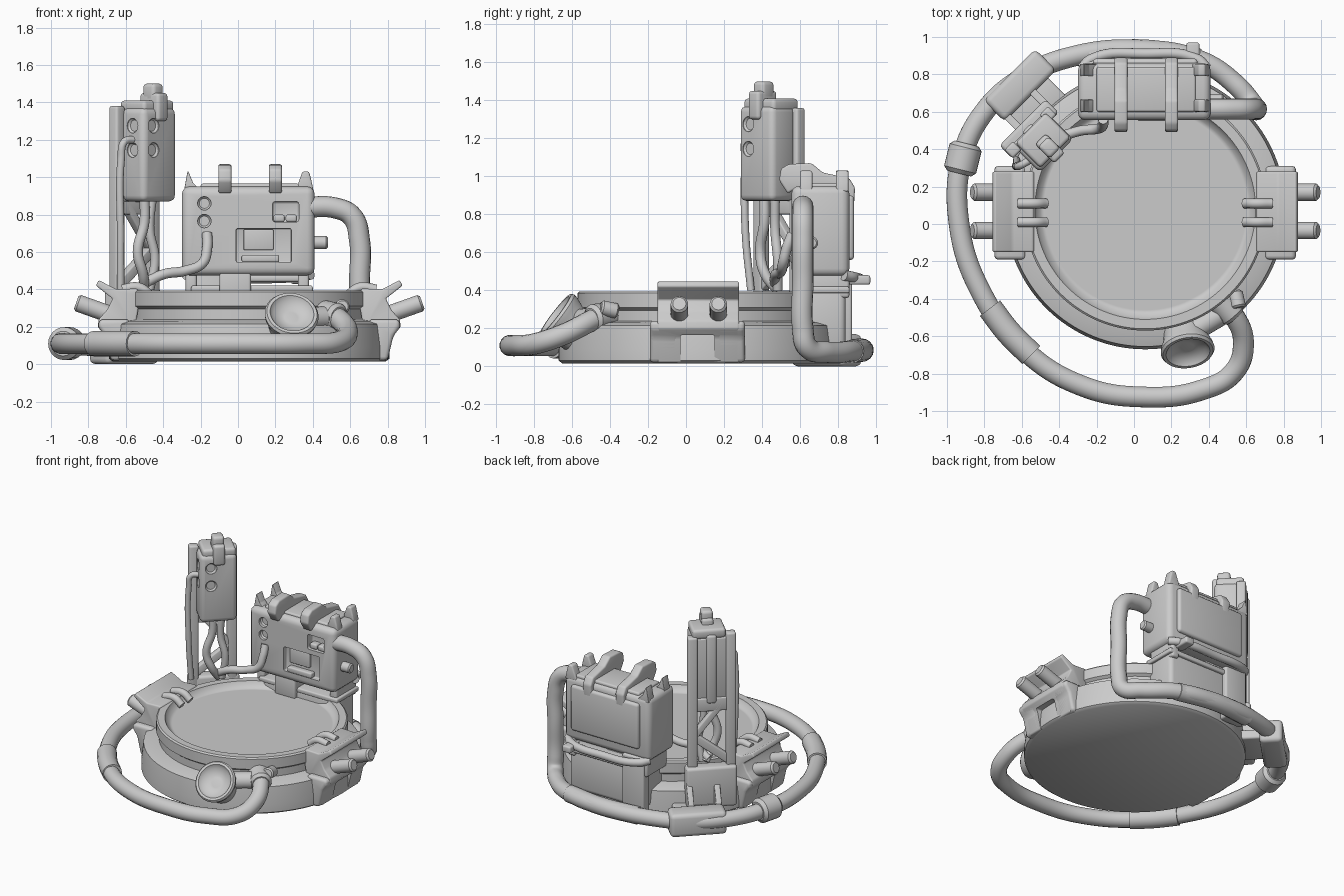
import bpy, bmesh, math
from mathutils import Matrix, Vector

if "Cube" in bpy.data.objects:
    bpy.data.objects.remove(bpy.data.objects["Cube"])

I = Matrix.Identity(4)
CX, CY = 0.06, 0.08          # centre of the round base


def finish(name, bm, bevel=0.0, mat=I):
    bmesh.ops.remove_doubles(bm, verts=bm.verts, dist=1e-5)
    bmesh.ops.recalc_face_normals(bm, faces=bm.faces)
    if bevel:
        bmesh.ops.bevel(bm, geom=bm.edges[:], offset=bevel, segments=3, profile=0.5,
                        affect='EDGES', clamp_overlap=True)
    bm.transform(mat)
    me = bpy.data.meshes.new(name)
    bm.to_mesh(me)
    bm.free()
    ob = bpy.data.objects.new(name, me)
    bpy.context.collection.objects.link(ob)
    return ob


def box(name, lo, hi, bevel=0.012, mat=I):
    bm = bmesh.new()
    size = [b - a for a, b in zip(lo, hi)]
    mid = [(a + b) / 2 for a, b in zip(lo, hi)]
    bmesh.ops.create_cube(bm, size=1, matrix=Matrix.Translation(mid) @ Matrix.Diagonal((*size, 1)))
    return finish(name, bm, bevel, mat)


def prism(name, pts, axis, a, b, bevel=0.012, mat=I):
    """Outline extruded along x (points are y,z) or along y (points are x,z)."""
    bm = bmesh.new()
    put = (lambda p, t: (t, p[0], p[1])) if axis == 'x' else (lambda p, t: (p[0], t, p[1]))
    ends = [[bm.verts.new(put(p, t)) for p in pts] for t in (a, b)]
    for e in ends:
        bm.faces.new(e)
    n = len(pts)
    for i in range(n):
        j = (i + 1) % n
        bm.faces.new((ends[0][i], ends[0][j], ends[1][j], ends[1][i]))
    return finish(name, bm, bevel, mat)


def lathe(name, prof, mat=I, seg=96):
    bm = bmesh.new()
    vs = [bm.verts.new((r, 0, z)) for r, z in prof]
    es = [bm.edges.new(p) for p in zip(vs, vs[1:])]
    bmesh.ops.spin(bm, geom=vs + es, cent=(0, 0, 0), axis=(0, 0, 1),
                   angle=2 * math.pi, steps=seg, use_duplicate=False)
    return finish(name, bm, 0, mat)


def aim(at, d):
    return Matrix.Translation(at) @ Vector(d).to_track_quat('Z', 'Y').to_matrix().to_4x4()


def rod(name, p, q, r, seg=24):
    h = (Vector(q) - Vector(p)).length
    c = min(r * 0.25, h * 0.2)
    return lathe(name, [(0, 0), (r - c, 0), (r, c), (r, h - c), (r - c, h), (0, h)],
                 aim(p, Vector(q) - Vector(p)), seg)


def pipe(name, pts, r, mat=I):
    cu = bpy.data.curves.new(name, 'CURVE')
    cu.dimensions = '3D'
    cu.bevel_depth, cu.bevel_resolution, cu.resolution_u = r, 6, 10
    cu.use_fill_caps = True
    sp = cu.splines.new('BEZIER')
    sp.bezier_points.add(len(pts) - 1)
    for b, p in zip(sp.bezier_points, pts):
        b.co = mat @ Vector(p)
        b.handle_left_type = b.handle_right_type = 'AUTO'
    ob = bpy.data.objects.new(name, cu)
    bpy.context.collection.objects.link(ob)
    bpy.ops.object.select_all(action='DESELECT')
    ob.select_set(True)
    bpy.context.view_layer.objects.active = ob
    bpy.ops.object.convert(target='MESH')


def cut(ob, cutters):
    bpy.context.view_layer.objects.active = ob
    for c in cutters:
        m = ob.modifiers.new('cut', 'BOOLEAN')
        m.operation, m.solver, m.object = 'DIFFERENCE', 'EXACT', c
        bpy.ops.object.modifier_apply(modifier=m.name)
        bpy.data.objects.remove(c)


# round base with groove, rim and sunken plate
lathe('round_base', [(0, .015), (.73, .015), (.75, .03), (.75, .09), (.735, .215), (.69, .23), (.63, .24),
                     (.63, .295), (.65, .31), (.65, .385), (.64, .395), (.59, .395), (.578, .37),
                     (.56, .357), (.55, .35), (.54, .35), (0, .35)], Matrix.Translation((CX, CY, 0)), 128)

# side clamps, mirrored about the base centre
clamp_outline = [(.70, .02), (.80, .02), (.83, .15), (.87, .2), (.865, .24), (.82, .29), (.79, .35), (.88, .42),
                 (.865, .45), (.77, .40), (.66, .405), (.64, .37), (.67, .2)]
foot_outline = [(.70, .02), (.80, .02), (.83, .15), (.87, .2), (.86, .24), (.70, .24)]
for s, side in ((1, 'right'), (-1, 'left')):
    fx = lambda x: CX + s * (x - CX)
    pts = [(fx(x), z) for x, z in clamp_outline]
    body = prism(side + '_clamp', pts, 'y', -.15, .28, .01)
    cut(body, [box('notch', (min(fx(.765), fx(1)), -.03, -.1), (max(fx(.765), fx(1)), .15, .165), .01)])
    for y0, y1 in ((-.19, -.04), (.16, .31)):
        prism(side + '_clamp_foot', [(fx(x), z) for x, z in foot_outline], 'y', y0, y1, .03)
    for y in (-.035, .17):
        rod(side + '_clamp_pin', (fx(.76), y, .25), (fx(.985), y, .33), .046)
    for y in (.01, .11):
        pipe(side + '_clamp_finger', [(fx(.74), y, .40), (fx(.65), y, .41), (fx(.59), y, .37)], .026)

# main hose around the base, up into the control box
pipe('main_hose', [(.46, -.42, .28), (.54, -.5, .24), (.585, -.64, .17), (.535, -.79, .12), (.37, -.885, .11),
                   (.05, -.925, .11), (-.28, -.865, .11), (-.59, -.67, .11), (-.82, -.36, .11), (-.935, 0, .11),
                   (-.92, .35, .11), (-.8, .6, .1), (-.6, .78, .09), (-.35, .89, .09), (.05, .93, .085),
                   (.36, .87, .08), (.55, .74, .075), (.635, .64, .1), (.65, .615, .2), (.65, .615, .45),
                   (.65, .615, .66), (.61, .615, .79), (.52, .615, .835), (.36, .615, .84)], .056)
# hose collars
pipe('front_sleeve', [(-.77, -.45, .11), (-.67, -.58, .11), (-.55, -.70, .11)], .068)
pipe('rear_sleeve', [(-.24, .905, .085), (.05, .925, .085), (.35, .875, .08)], .062)
rod('side_collar', (-.935, .27, .11), (-.895, .43, .11), .088)
# hose port on the rim
rod('hose_port', (.40, -.34, .28), (.54, -.5, .25), .075)
rod('hose_port_lug', (.54, -.36, .29), (.56, -.45, .31), .04)

# cup-shaped nozzle at the front
lathe('front_cup', [(0, -.2), (.11, -.2), (.12, -.06), (.14, -.01), (.145, .015), (.135, .03), (.118, .03),
                    (.1, .005), (.05, -.01), (.035, -.01), (0, -.005)], aim((.285, -.665, .255), (.12, -.78, .6)), 48)
rod('cup_link', (.3, -.58, .24), (.47, -.48, .25), .06)

# pedestal under the control box
box('pedestal', (-.24, .6, .1), (.38, .84, .41), .03)
box('pedestal_center', (-.1, .57, .34), (.07, .84, .5), .015)
for x in (-.25, .35):
    box('pedestal_leg', (x - .03, .62, .36), (x + .03, .86, .5), .015)
box('rear_leg', (-.26, .8, .05), (-.08, .875, .5), .015)
box('pedestal_deck', (-.25, .6, .385), (.40, .86, .42), .01)

# control box with recessed panel, window and dial holes
cbox = box('control_box', (-.30, .555, .475), (.41, .86, .95), .04)
cut(cbox, [box('c1', (-.01, .4, .545), (.285, .59, .725), .008),
           box('c2', (.185, .4, .76), (.325, .62, .87), .015),
           rod('c3', (-.18, .5, .86), (-.18, .585, .86), .036),
           rod('c4', (-.18, .5, .765), (-.18, .585, .765), .036)])
box('panel_screen', (.03, .57, .61), (.19, .6, .72), .006)
box('panel_keys', (.02, .55, .545), (.22, .6, .585), .01)
box('window_key_a', (.19, .57, .76), (.25, .63, .8), .012)
box('window_key_b', (.255, .57, .76), (.315, .63, .8), .012)
rod('side_knob', (.39, .66, .65), (.48, .66, .65), .035)
# straps over the box
strap = [(.535, .91), (.49, .98), (.5, 1.04), (.54, 1.065), (.66, 1.07), (.72, 1.02), (.86, .99), (.89, .94),
         (.88, .78), (.84, .78), (.84, .93), (.57, .93)]
for x in (-.07, .2):
    prism('strap', strap, 'x', x - .035, x + .035, .012)
# corner lugs on top
for x, s in ((-.24, -1), (.355, 1)):
    for y in (.6, .79):
        prism('corner_lug', [(x - .05, .92), (x + .05, .92), (x + .02 + s * .02, .97), (x + s * .025, 1.03),
                             (x - .02 + s * .01, 1.03)], 'y', y, y + .065, .01)
box('top_plate', (-.2, .6, .93), (.33, .84, .965), .012)
# rear panel and curved rear rail
box('rear_panel', (-.22, .84, .56), (.34, .885, .9), .02)
pipe('rear_rail', [(-.28, .83, .48), (-.23, .88, .47), (.06, .91, .46), (.34, .88, .47), (.39, .83, .48)], .028)
box('rear_tray', (-.23, .8, .44), (.34, .9, .475), .012)
box('rear_bracket', (.28, .84, .43), (.35, .97, .48), .012)

# cable from the box to the tower
pipe('box_cable', [(-.165, .56, .7), (-.165, .53, .62), (-.19, .51, .54), (-.28, .5, .5), (-.4, .47, .48),
                   (-.52, .47, .42)], .027)

# tower: local x runs along the rim, local -y faces the base centre
T = Matrix.Translation((-.55, .49, 0)) @ Matrix.Rotation(math.radians(45), 4, 'Z')
for x in (-.135, .13):
    box('tower_column', (x - .033, -.03, .1), (x + .033, .035, 1.38 if x < 0 else 1.36), .014, T)
box('tower_spine', (-.035, -.03, .86), (.035, .035, 1.37), .018, T)
box('tower_back', (-.13, -.03, .87), (.13, .015, 1.34), .008, T)
box('tower_crossbar', (-.13, -.025, .8), (.13, .025, .9), .01, T)
for a, b in (((-.13, .42), (.13, .62)), ((.13, .6), (-.08, .86))):
    w = .036
    prism('tower_brace', [(a[0], a[1] - w), (b[0], b[1] - w), (b[0], b[1] + w), (a[0], a[1] + w)],
          'y', -.025, .025, .008, T)
box('tower_base_plate', (-.17, -.03, .1), (.18, .07, .4), .02, T)
head = box('tower_head', (-.12, -.185, .87), (.135, -.01, 1.37), .032, T)
spots = [((-.045, -.25), (-.045, -.17)), ((-.2, -.1), (-.105, -.1))]
cut(head, [rod('dial_cut', T @ Vector((*p, z)), T @ Vector((*q, z)), .04) for p, q in spots for z in (1.145, 1.275)])
box('head_cap', (-.1, -.17, 1.34), (.13, .02, 1.41), .02, T)
box('head_top_clip', (-.03, -.205, 1.3), (.05, -.06, 1.45), .018, T)
box('head_top_knob', (-.03, -.17, 1.4), (.05, -.08, 1.5), .02, T)
# tower cables
pipe('tower_cable', [(-.11, -.1, 1.2), (-.165, -.085, 1.19), (-.18, -.075, 1.1), (-.18, -.07, .7), (-.16, -.05, .4)],
     .02, T)
pipe('head_cable_a', [(-.02, -.09, .9), (-.02, -.09, .76), (-.06, -.08, .6), (-.02, -.08, .48), (.03, -.04, .4)], .027, T)
pipe('head_cable_b', [(.05, -.08, .9), (.04, -.07, .72), (.07, -.08, .56), (.05, -.06, .4)], .025, T)

# hose bracket behind the tower
box('hose_bracket', (-.06, .14, .0), (.33, .30, .17), .03, T)
box('bracket_arm', (-.03, .0, .06), (.27, .16, .13), .015, T)
for x in (-.03, .16):
    prism('bracket_gusset', [(.03, .1), (.15, .1), (.15, .16), (.05, .3), (.03, .3)], 'x', x - .02, x + .02, .006, T)

bpy.ops.object.select_all(action='SELECT')
bpy.context.view_layer.objects.active = bpy.data.objects['round_base']
bpy.ops.object.shade_smooth_by_angle(angle=math.radians(38))
